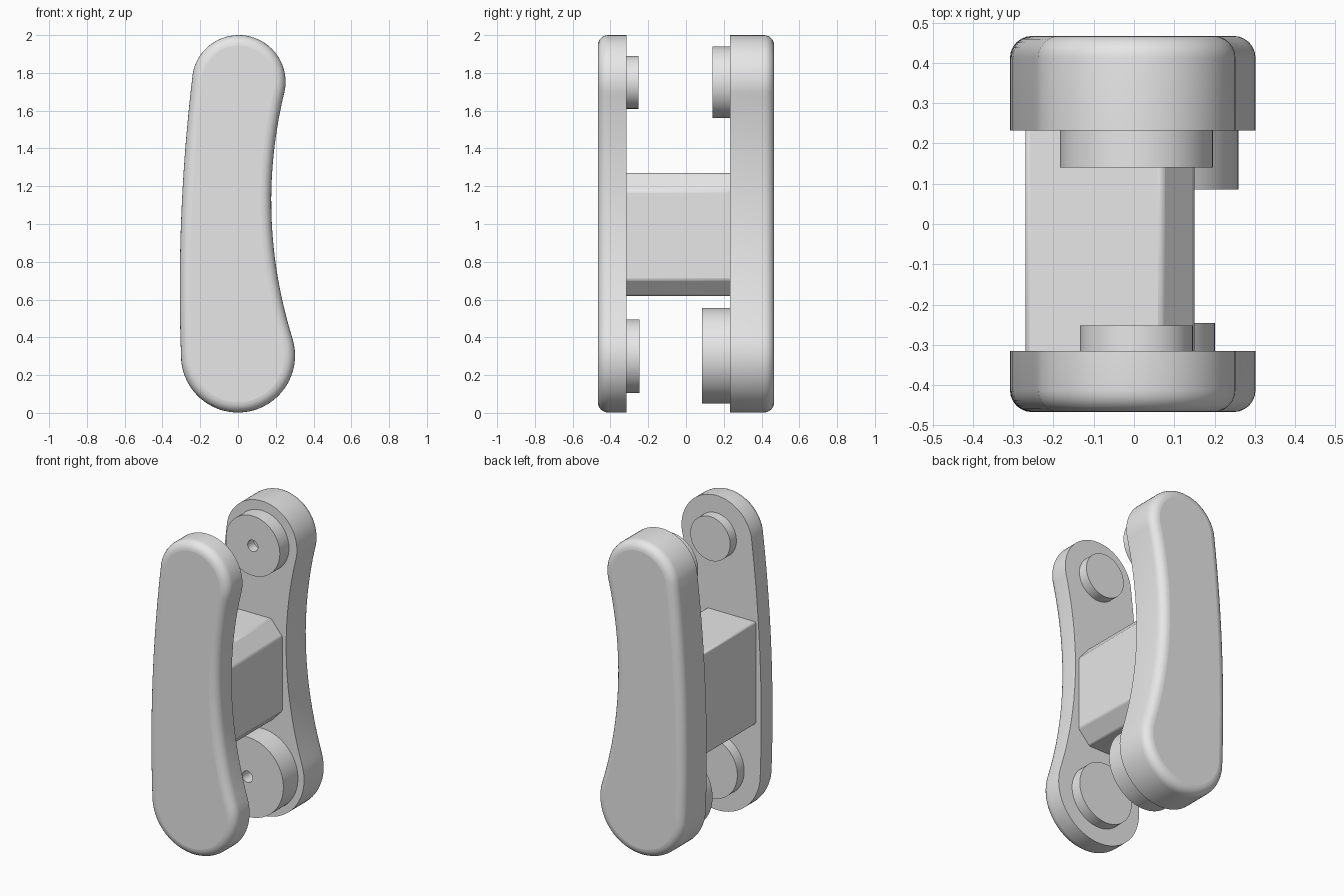
import bpy, bmesh, math

if "Cube" in bpy.data.objects:
    bpy.data.objects.remove(bpy.data.objects["Cube"])

grey = bpy.data.materials.new("light grey")
grey.diffuse_color = (0.8, 0.8, 0.8, 1)
grey.use_nodes = True
grey.node_tree.nodes["Principled BSDF"].inputs["Base Color"].default_value = grey.diffuse_color


def arc(cx, cz, r, a0, a1, n):
    """Points on a circle in the x-z plane, angles in degrees."""
    return [(cx + r * math.cos(math.radians(a0 + (a1 - a0) * i / n)),
             cz + r * math.sin(math.radians(a0 + (a1 - a0) * i / n)))
            for i in range(n + 1)]


def side(p, q, s, n):
    """Points strictly between p and s on a gentle curve through p, q, s."""
    pts = []
    for i in range(1, n):
        z = p[1] + (s[1] - p[1]) * i / n
        x = 0
        for a, b, c in ((p, q, s), (q, p, s), (s, p, q)):
            x += a[0] * (z - b[1]) * (z - c[1]) / ((a[1] - b[1]) * (a[1] - c[1]))
        pts.append((x, z))
    return pts


def extrude(name, pts, y0, y1, fillet=0, hole=0):
    """Extrude an x-z profile from y0 to y1; fillet rounds the rim at y1,
    hole sinks a small bore of that radius into the cap at y1."""
    bm = bmesh.new()
    base = bm.faces.new([bm.verts.new((x, y0, z)) for x, z in pts])
    res = bmesh.ops.extrude_face_region(bm, geom=[base], use_keep_orig=True)
    cap = next(g for g in res["geom"] if isinstance(g, bmesh.types.BMFace))
    bmesh.ops.translate(bm, vec=(0, y1 - y0, 0), verts=cap.verts[:])
    if hole:
        mid = cap.calc_center_median()
        bmesh.ops.inset_individual(bm, faces=[cap], thickness=0.01)
        for v in cap.verts:
            d = v.co - mid
            v.co = mid + d.normalized() * hole
        res = bmesh.ops.extrude_face_region(bm, geom=[cap])
        bmesh.ops.translate(bm, vec=(0, (y0 - y1) * 0.6, 0),
                            verts=[g for g in res["geom"] if isinstance(g, bmesh.types.BMVert)])
        if cap.is_valid:
            bm.faces.remove(cap)
    if fillet:
        bmesh.ops.bevel(bm, geom=cap.edges[:], offset=fillet, segments=6,
                        profile=0.5, affect='EDGES')
    bmesh.ops.recalc_face_normals(bm, faces=bm.faces[:])
    me = bpy.data.meshes.new(name)
    bm.to_mesh(me)
    bm.free()
    me.materials.append(grey)
    ob = bpy.data.objects.new(name, me)
    bpy.context.collection.objects.link(ob)
    bpy.ops.object.select_all(action='DESELECT')
    ob.select_set(True)
    bpy.context.view_layer.objects.active = ob
    bpy.ops.object.shade_smooth_by_angle(angle=math.radians(30))
    # keep the caps crisp and flat
    for p in me.polygons:
        if abs(p.normal.y) > 0.999:
            p.use_smooth = False
    return ob


# Curved side plates, outlined clockwise from the upper left
top = arc(0.004, 1.752, 0.248, 168, -17, 36)
bottom = arc(0, 0.304, 0.302, 17, -174, 36)
outline = (top + side(top[-1], (0.176, 1.1), bottom[0], 24)
           + bottom + side(bottom[-1], (-0.305, 0.9), top[0], 24))
extrude("front_plate", outline, -0.315, -0.467, fillet=0.055)
extrude("back_plate", outline, 0.232, 0.467, fillet=0.055)

# Chamfered block joining the plates
block = [(-0.27, 0.62), (0.07, 0.62), (0.15, 0.705),
         (0.15, 1.175), (0.07, 1.27), (-0.27, 1.27)]
bridge = extrude("bridge_block", block, -0.335, 0.25)
bevel = bridge.modifiers.new("soft_edges", 'BEVEL')
bevel.width = 0.01
bevel.segments = 2

# Round bosses: name, centre height, radius, inner end, plate side, bore radius
for name, z, r, y1, y0, hole in (
        ("front_upper_boss", 1.75, 0.14, -0.252, -0.325, 0),
        ("front_lower_boss", 0.30, 0.195, -0.246, -0.325, 0),
        ("back_upper_boss", 1.75, 0.19, 0.14, 0.242, 0.036),
        ("back_lower_boss", 0.303, 0.253, 0.086, 0.242, 0.036)):
    extrude(name, arc(0.006, z, r, 0, 360, 64)[:-1], y0, y1, hole=hole)
